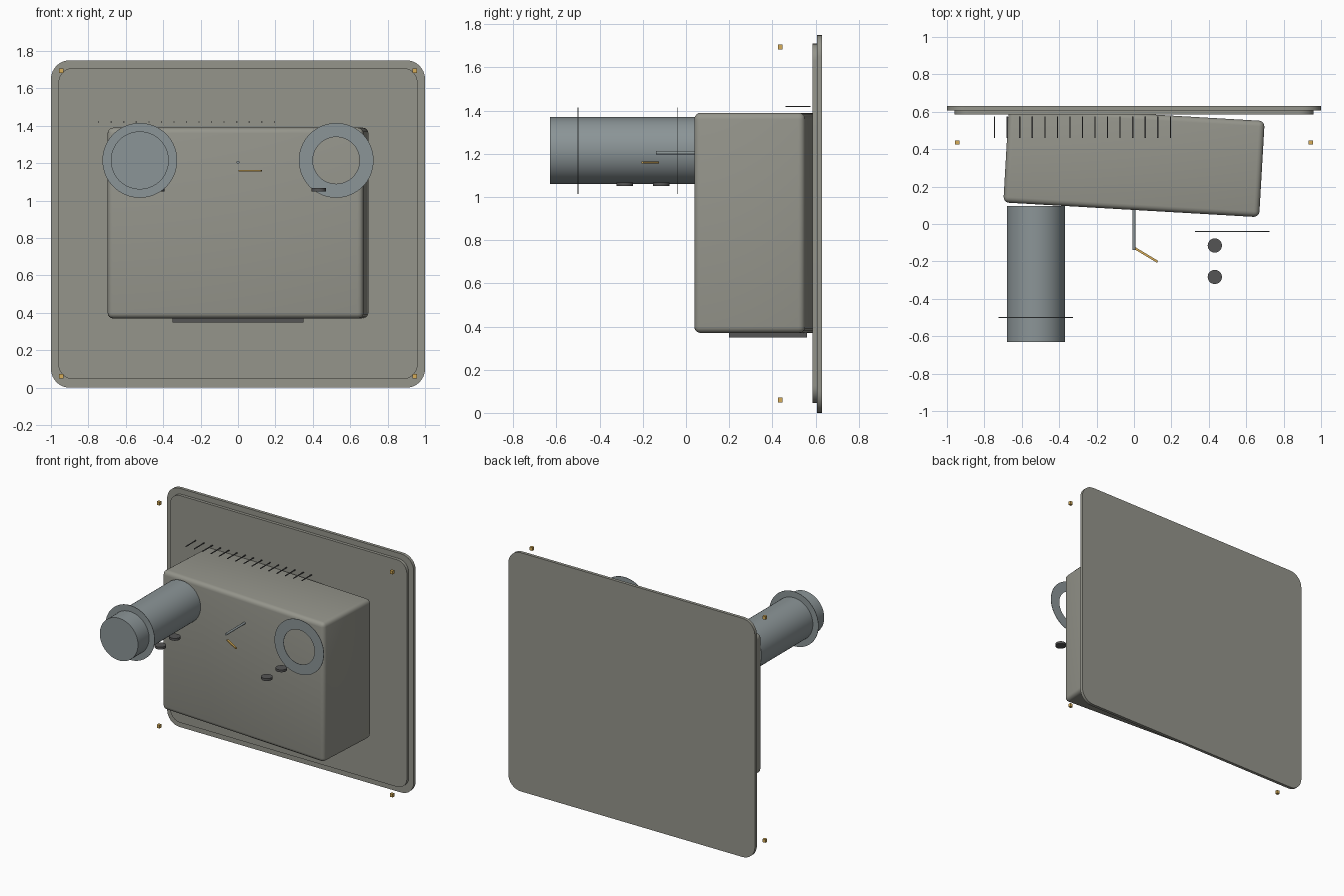
import bpy, bmesh, math
from mathutils import Vector

if "Cube" in bpy.data.objects:
    bpy.data.objects.remove(bpy.data.objects["Cube"])


def material(name, rgb):
    m = bpy.data.materials.new(name)
    m.diffuse_color = (*rgb, 1)
    m.use_nodes = True
    m.node_tree.nodes["Principled BSDF"].inputs["Base Color"].default_value = m.diffuse_color
    return m


WARM = material("warm_grey", (0.30, 0.30, 0.26))
STEEL = material("steel_grey", (0.26, 0.30, 0.31))
DARK = material("dark_grey", (0.09, 0.09, 0.09))
BRASS = material("brass", (0.68, 0.42, 0.10))


def finish(name, bm, mat, loc=(0, 0, 0), smooth=True):
    bmesh.ops.recalc_face_normals(bm, faces=bm.faces)
    me = bpy.data.meshes.new(name)
    bm.to_mesh(me)
    bm.free()
    ob = bpy.data.objects.new(name, me)
    ob.location = loc
    bpy.context.collection.objects.link(ob)
    me.materials.append(mat)
    if smooth:
        bpy.ops.object.select_all(action='DESELECT')
        ob.select_set(True)
        bpy.context.view_layer.objects.active = ob
        bpy.ops.object.shade_smooth_by_angle(angle=math.radians(35))
    return ob


def box(name, mat, loc, size, bevel=0):
    bm = bmesh.new()
    bmesh.ops.create_cube(bm, size=1)
    bmesh.ops.scale(bm, vec=size, verts=bm.verts)
    if bevel:
        bmesh.ops.bevel(bm, geom=bm.edges[:], offset=bevel, segments=4,
                        profile=0.5, affect='EDGES')
    return finish(name, bm, mat, loc, bool(bevel))


def rod(name, mat, a, b, r, segs=48):
    a, b = Vector(a), Vector(b)
    bm = bmesh.new()
    bmesh.ops.create_cone(bm, cap_ends=True, segments=segs, radius1=r,
                          radius2=r, depth=(b - a).length)
    bmesh.ops.rotate(bm, verts=bm.verts, cent=(0, 0, 0),
                     matrix=Vector((0, 0, 1)).rotation_difference(b - a).to_matrix())
    return finish(name, bm, mat, (a + b) / 2)


def rounded_plate(name, mat, hw, z0, z1, y0, y1, r):
    bm = bmesh.new()
    verts = []
    corners = [(hw - r, z1 - r), (r - hw, z1 - r), (r - hw, z0 + r), (hw - r, z0 + r)]
    for i, (cx, cz) in enumerate(corners):
        for k in range(9):
            t = math.pi / 2 * (i + k / 8)
            verts.append(bm.verts.new((cx + r * math.cos(t), y0, cz + r * math.sin(t))))
    face = bm.faces.new(verts)
    out = bmesh.ops.extrude_face_region(bm, geom=[face], use_keep_orig=True)
    moved = [v for v in out["geom"] if isinstance(v, bmesh.types.BMVert)]
    bmesh.ops.translate(bm, verts=moved, vec=(0, y1 - y0, 0))
    return finish(name, bm, mat)


def flat_ring(name, mat, loc, r_in, r_out, thick, n=64):
    bm = bmesh.new()
    profile = [(r_in, -thick / 2), (r_out, -thick / 2), (r_out, thick / 2), (r_in, thick / 2)]
    loops = [[bm.verts.new((r * math.cos(2 * math.pi * i / n), y, r * math.sin(2 * math.pi * i / n)))
              for r, y in profile] for i in range(n)]
    for i in range(n):
        a, b = loops[i], loops[(i + 1) % n]
        for j in range(4):
            k = (j + 1) % 4
            bm.faces.new((a[j], a[k], b[k], b[j]))
    return finish(name, bm, mat, loc)


# Wall panel: outer plate with a smaller raised plate
rounded_plate("back_plate", WARM, 1.0, 0.0, 1.75, 0.607, 0.63, 0.10)
rounded_plate("inner_plate", WARM, 0.96, 0.045, 1.71, 0.585, 0.607, 0.08)

# Slightly swung main housing and the pad beneath it
housing = box("housing", WARM, (0, 0.333, 0.88), (1.37, 0.515, 1.02), 0.03)
housing.rotation_euler.z = math.radians(-3.3)
box("bottom_pad", DARK, (0, 0.38, 0.361), (0.70, 0.36, 0.024))

# Barrel on the left, one collar ring per side
rod("barrel", STEEL, (-0.525, -0.63, 1.215), (-0.525, 0.095, 1.215), 0.155, 64)
flat_ring("barrel_ring", STEEL, (-0.525, -0.50, 1.215), 0.125, 0.20, 0.003)
flat_ring("open_ring", STEEL, (0.525, -0.04, 1.215), 0.125, 0.20, 0.003)

# Pairs of small round knobs
for side in (-1, 1):
    for y in (-0.115, -0.283):
        rod("knob", DARK, (0.432 * side, y, 1.05), (0.432 * side, y, 1.067), 0.038, 32)

# Centre pin and brass lever
rod("centre_pin", STEEL, (0, -0.14, 1.205), (0, 0.09, 1.205), 0.008, 16)
lever = box("lever", BRASS, (0.066, -0.166, 1.16), (0.14, 0.012, 0.01))
lever.rotation_euler.z = math.radians(-31)

# Brass corner studs
for x in (-0.945, 0.945):
    for z in (0.06, 1.695):
        box("corner_stud", BRASS, (x, 0.436, z), (0.022, 0.02, 0.024))

# Row of thin vent slats above the housing
for i in range(15):
    box("vent_slat", DARK, (-0.745 + i * 0.0671, 0.518, 1.42), (0.006, 0.116, 0.005))
